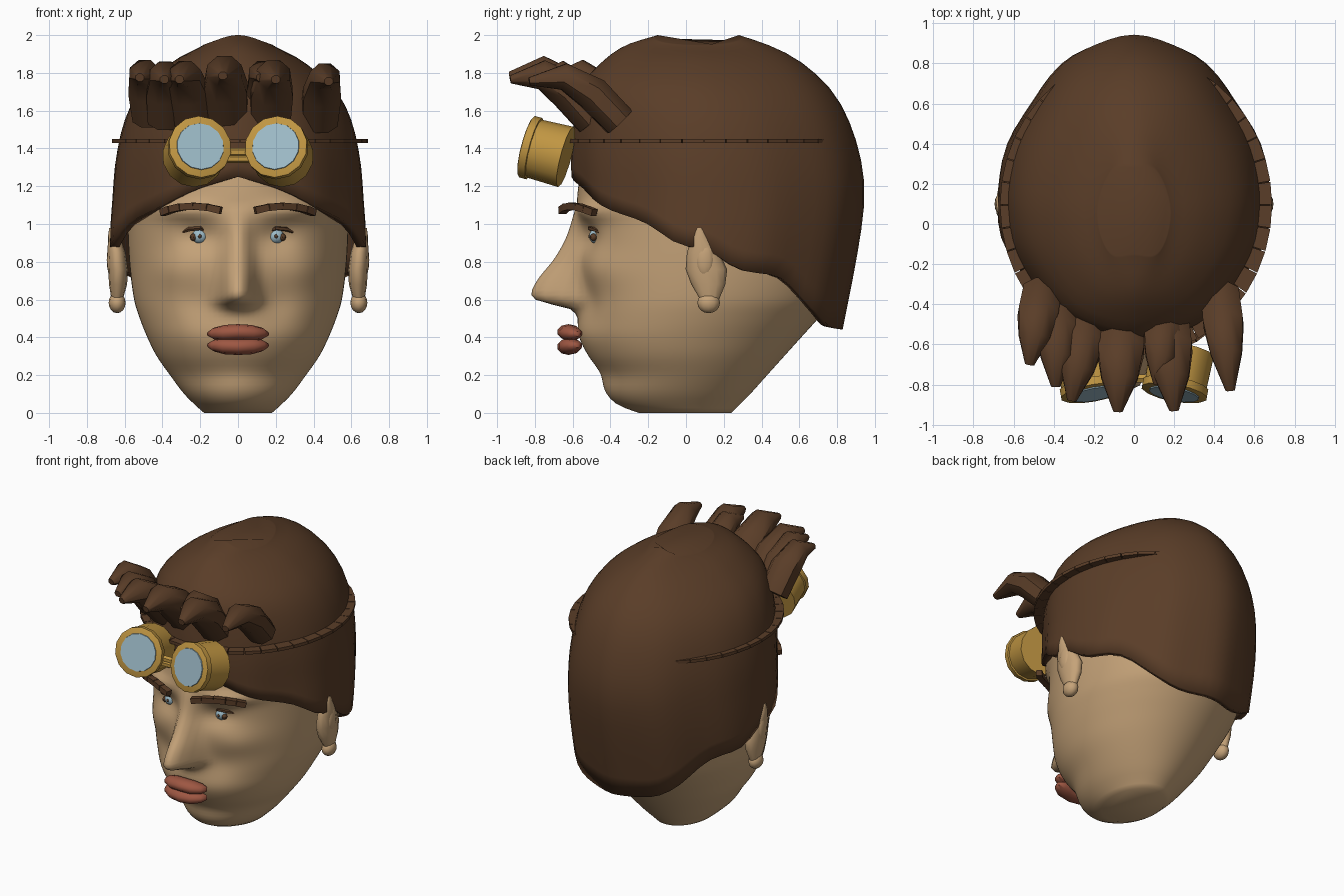
import bpy, bmesh, math
from mathutils import Vector

if "Cube" in bpy.data.objects:
    bpy.data.objects.remove(bpy.data.objects["Cube"], do_unlink=True)


def material(name, r, g, b):
    m = bpy.data.materials.new(name)
    m.use_nodes = True
    m.diffuse_color = (r, g, b, 1)
    m.node_tree.nodes["Principled BSDF"].inputs["Base Color"].default_value = (r, g, b, 1)
    return m


skin = material("skin tan", .56, .365, .19)
brown = material("hair brown", .102, .047, .021)
gold = material("goggle gold", .53, .305, .055)
glass = material("pale blue", .34, .5, .58)
red = material("lip red", .34, .095, .055)


def finish(name, bm, mat, angle=40):
    bmesh.ops.recalc_face_normals(bm, faces=bm.faces)
    me = bpy.data.meshes.new(name)
    bm.to_mesh(me)
    bm.free()
    me.materials.append(mat)
    ob = bpy.data.objects.new(name, me)
    bpy.context.collection.objects.link(ob)
    bpy.ops.object.select_all(action='DESELECT')
    ob.select_set(True)
    bpy.context.view_layer.objects.active = ob
    if angle:
        bpy.ops.object.shade_smooth_by_angle(angle=math.radians(angle))
    return ob


def loft(name, rings, mat, angle=40, caps=(True, True)):
    """Skin a list of closed rings of points."""
    bm = bmesh.new()
    rows = [[bm.verts.new(p) for p in ring] for ring in rings]
    n = len(rows[0])
    for a, b in zip(rows, rows[1:]):
        for i in range(n):
            j = (i + 1) % n
            bm.faces.new((a[i], a[j], b[j], b[i]))
    for row, cap in zip((rows[0], rows[-1]), caps):
        if cap:
            bm.faces.new(row)
    return finish(name, bm, mat, angle)


def tube(name, path, radii, sides, mat, angle=40, flat=1.0):
    """Sweep a polygon along a path; flat squeezes its height."""
    pts = [Vector(p) for p in path]
    rings = []
    for k, (p, r) in enumerate(zip(pts, radii)):
        t = (pts[min(k + 1, len(pts) - 1)] - pts[max(k - 1, 0)]).normalized()
        u = t.cross(Vector((0, 0, 1))).normalized()
        v = u.cross(t)
        ang = [2 * math.pi * (i + .5) / sides for i in range(sides)]
        rings.append([p + u * r * math.cos(a) + v * r * flat * math.sin(a) for a in ang])
    return loft(name, rings, mat, angle)


def ball(name, loc, size, mat, seg=12):
    bm = bmesh.new()
    bmesh.ops.create_uvsphere(bm, u_segments=seg, v_segments=seg // 2 + 2, radius=1)
    for v in bm.verts:
        v.co = Vector(loc) + v.co * Vector(size)
    return finish(name, bm, mat)


def sample(table, z):
    """Smooth interpolation of (key, values...) rows."""
    z = min(max(z, table[0][0]), table[-1][0])
    i = max(k for k in range(len(table) - 1) if table[k][0] <= z)
    a, b = table[i], table[i + 1]
    p, q = table[max(i - 1, 0)], table[min(i + 2, len(table) - 1)]
    h = b[0] - a[0]
    t = (z - a[0]) / h
    out = []
    for c in range(1, len(a)):
        m0 = (b[c] - p[c]) / (b[0] - p[0]) * h
        m1 = (q[c] - a[c]) / (q[0] - a[0]) * h
        out.append((2*t**3 - 3*t*t + 1) * a[c] + (t**3 - 2*t*t + t) * m0
                   + (3*t*t - 2*t**3) * b[c] + (t**3 - t*t) * m1)
    return out


def bump(x, z, cx, cz, sx, sz):
    return math.exp(-((x - cx) / sx) ** 2 - ((z - cz) / sz) ** 2)


# Head: egg profile (height, half width, front, back) with sculpted features
HEAD = [(0, .18, -.25, .24), (.04, .225, -.355, .28), (.1, .285, -.415, .34), (.2, .36, -.44, .43),
        (.3, .43, -.515, .52), (.4, .48, -.565, .61), (.5, .52, -.575, .7), (.6, .55, -.575, .78),
        (.8, .575, -.575, .85), (1.0, .585, -.58, .87), (1.2, .59, -.57, .85),
        (1.4, .55, -.53, .77), (1.6, .45, -.43, .6), (1.8, .2, -.2, .35)]
NOSE = [(.5, 0), (.55, .04), (.59, .2), (.62, .245), (.7, .215), (.82, .12), (.95, .05), (1.1, 0)]
rings = []
for k in range(73):
    z = 1.8 * k / 72
    w, yf, yb = sample(HEAD, z)
    yc, ry = (yf + yb) / 2, (yb - yf) / 2
    ring = []
    for i in range(120):
        a = 2 * math.pi * i / 120
        x, y = w * math.sin(a), yc - ry * math.cos(a)
        if y < yc:
            ax = abs(x)
            width = .06 + .035 * max(0, min(1, (1 - z) / .4))
            y -= sample(NOSE, z)[0] * math.exp(-(ax / width) ** 2.7)
            y += .05 * bump(ax, z, .19, .93, .12, .08) + .035 * bump(ax, z, .2, .58, .12, .12)
            y -= .05 * bump(ax, z, .3, 1.07, .15, .05) + .03 * bump(ax, z, .36, .76, .12, .1)
            y -= .012 * bump(x, z, 0, .17, .15, .07)
        ring.append((x, y, z))
    rings.append(ring)
loft("head", rings, skin, 60)

# Hair cap: hairline height by angle from the front, then a domed profile
# that narrows toward the back and ends in a saddle-shaped crown
LINE = [(0, 1.25), (20, 1.18), (40, 1.08), (60, 1.0), (75, .89), (85, .87), (100, .76),
        (120, .71), (140, .54), (155, .46), (180, .44)]
CAP = [(.44, .67, -.56, .82), (.87, .688, -.58, .905), (1.15, .67, -.59, .94), (1.35, .65, -.6, .92),
       (1.57, .595, -.585, .85), (1.73, .5, -.555, .75), (1.87, .33, -.43, .59), (1.95, .18, -.31, .43),
       (2.0, .14, -.15, .28)]
rings = []
for k in range(19):
    t = math.sin(k / 18 * math.pi / 2)
    ring = []
    for i in range(60):
        a = 2 * math.pi * i / 60
        low = sample(LINE, math.degrees(min(a, 2 * math.pi - a)))[0]
        z = low + (2 - .05 * math.sin(a) ** 2 - low) * t
        w, yf, yb = sample(CAP, z)
        f = 1 + .013 * math.cos(10 * a) * (1 - t)
        taper = 1 - .09 * math.sin(math.pi / 2 * max(0, -math.cos(a)))
        ring.append((w * f * taper * math.sin(a), (yf + yb) / 2 - f * (yb - yf) / 2 * math.cos(a), z))
    rings.append(ring)
hair = loft("hair", rings, brown, 40, (False, True))
shell = hair.modifiers.new("shell", 'SOLIDIFY')
shell.thickness = .05
shell.offset = -1

# Fringe tufts: root and tip positions, rising steeply then sweeping forward
for x0, y0, x1, y1, lift, r in [(-.46, -.34, -.52, -.70, .01, .108), (-.38, -.42, -.39, -.81, 0, .11),
                                (-.24, -.48, -.31, -.88, 0, .115), (-.06, -.5, -.08, -.935, .02, .125),
                                (.17, -.49, .2, -.93, 0, .12), (.15, -.45, .12, -.8, .01, .1),
                                (.43, -.35, .48, -.83, -.01, .108)]:
    path = [(x0 + (x1 - x0) * t, y0 + (y1 - y0) * t, z + lift)
            for t, z in [(0, 1.55), (.3, 1.7), (.62, 1.79), (1, 1.765)]]
    tube("fringe_tuft", path, [r * .95, r, r * .78, .025], 8, brown, 48, .9)

# Goggle strap: thin plates around the head
N = 40
for i in range(N):
    a0, a1 = (2 * math.pi * (i + d) / N for d in (.02, .98))
    ring = [[(.01 + r * math.sin(a), .095 - (r + .07) * math.cos(a), z)
             for a, r in ((a0, .58), (a0, .678), (a1, .678), (a1, .58))] for z in (1.428, 1.45)]
    loft("strap_plate", ring, brown, 0)

# Goggles: flared barrels, raised rims and lenses joined by a bridge
for s, side in ((1, "left"), (-1, "right")):
    front, back = Vector((s * .2, -.845, 1.41)), Vector((s * .235, -.655, 1.36))
    at = lambda t: back.lerp(front, t)
    tube(side + "_goggle_barrel", [at(-.1), at(.8)], [.165, .158], 14, gold, 30)
    tube(side + "_goggle_rim", [at(.76), at(.78), at(.98), at(1)], [.15, .168, .168, .16], 14, gold, 30)
    tube(side + "_goggle_lens", [at(.99), at(1.03)], [.128, .126], 14, glass, 30)
for z in (1.345, 1.38):
    tube("goggle_bridge", [(-.1, -.77, z), (.1, -.77, z)], [.022, .022], 6, gold, 30)

for s, side in ((1, "left"), (-1, "right")):
    # Brow made of short overlapping blocks
    brow = [(.09, -.655, 1.072), (.16, -.635, 1.088), (.23, -.605, 1.094), (.3, -.57, 1.09),
            (.355, -.53, 1.078), (.4, -.485, 1.06)]
    for p, q in zip(brow, brow[1:]):
        tube(side + "_brow", [(s * p[0], *p[1:]), (s * q[0], *q[1:])], [.03, .028], 4, brown, 0, .9)
    # Eye with pupil and lashes
    ball(side + "_eye", (s * .202, -.475, .935), (.042, .038, .04), glass)
    ball(side + "_pupil", (s * .202, -.511, .935), (.009, .006, .011), brown, 8)
    tube(side + "_lash", [(s * .15, -.475, .955), (s * .2, -.51, .978), (s * .26, -.49, .972),
                          (s * .305, -.44, .95)], [.008, .011, .012, .005], 5, brown)
    ball(side + "_eye_corner", (s * .236, -.49, .93), (.018, .02, .02), brown, 8)
    # Ear, inner fold and lobe
    ear = []
    for z, cx, cy, rx, ry in [(.98, .672, .07, .01, .012), (.93, .656, .075, .033, .045),
                              (.85, .643, .09, .047, .085), (.76, .635, .108, .052, .11),
                              (.68, .635, .118, .048, .09), (.6, .64, .125, .03, .05)]:
        ear.append([(s * (cx + rx * math.cos(a)), cy + ry * math.sin(a), z)
                    for a in (i * math.pi / 6 for i in range(12))])
    loft(side + "_ear", ear, skin, 60)
    ball(side + "_ear_fold", (s * .67, .1, .81), (.025, .05, .09), skin)
    ball(side + "_earlobe", (s * .64, .12, .583), (.045, .06, .055), skin)

# Lips: pointed lozenges bowed around the face, touching along the middle
for name, z, bow, r in (("upper_lip", .418, .01, .06), ("lower_lip", .358, -.008, .062)):
    path = [(x, -.622 + 2 * x * x, z + bow * (1 - abs(x) / .15))
            for x in (-.155, -.125, -.07, 0, .07, .125, .155)]
    tube(name, path, [.018, .045, r, r, r, .045, .018], 10, red, 60, .7)
